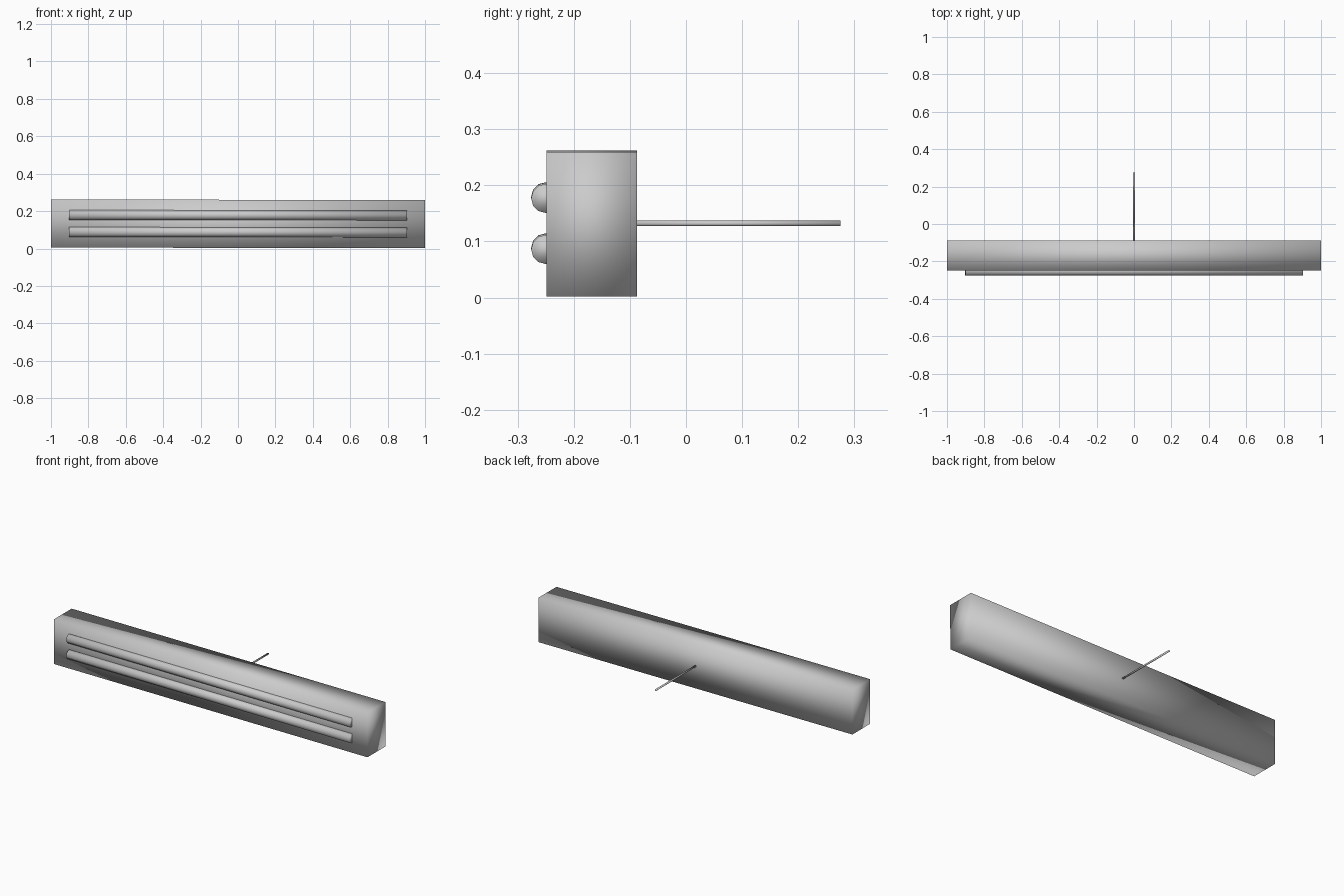
import bpy
import bmesh
from math import radians
from mathutils import Matrix, Vector

default = bpy.data.objects.get("Cube")
if default:
    bpy.data.objects.remove(default, do_unlink=True)

grey = bpy.data.materials.new("light_grey")
grey.use_nodes = True
colour = (0.6, 0.6, 0.6, 1)
grey.diffuse_color = colour
grey.node_tree.nodes["Principled BSDF"].inputs["Base Color"].default_value = colour

# The whole fixture hangs very slightly out of level
TILT = Matrix.Rotation(0.0015, 4, "Y")


def finish(name, bm):
    bm.transform(TILT)
    mesh = bpy.data.meshes.new(name)
    for face in bm.faces:
        face.smooth = True
    bm.to_mesh(mesh)
    bm.free()
    mesh.materials.append(grey)
    obj = bpy.data.objects.new(name, mesh)
    bpy.context.collection.objects.link(obj)
    return obj


def box(name, size, centre):
    bm = bmesh.new()
    bmesh.ops.create_cube(bm, size=1)
    bm.transform(Matrix.Translation(centre) @ Matrix.Diagonal((*size, 1)))
    # Split the quads so the soft shading runs along fixed diagonals
    bmesh.ops.triangulate(bm, faces=bm.faces[:])
    return finish(name, bm)


def rod(name, radius, length, centre, axis, sides):
    bm = bmesh.new()
    bmesh.ops.create_cone(bm, cap_ends=True, segments=sides,
                          radius1=radius, radius2=radius, depth=length)
    turn = Vector((0, 0, 1)).rotation_difference(Vector(axis)).to_matrix().to_4x4()
    bm.transform(Matrix.Translation(centre) @ turn)
    return finish(name, bm)


# Long housing
box("housing", (2, 0.162, 0.257), (0, -0.168, 0.132))

# Two tubes half sunk into the front
for name, z in (("lower_tube", 0.087), ("upper_tube", 0.178)):
    rod(name, 0.026, 1.805, (0, -0.25, z), (1, 0, 0), 12)

# Thin mounting rod at the back
rod("mounting_rod", 0.005, 0.365, (0, 0.0925, 0.132), (0, 1, 0), 12)
